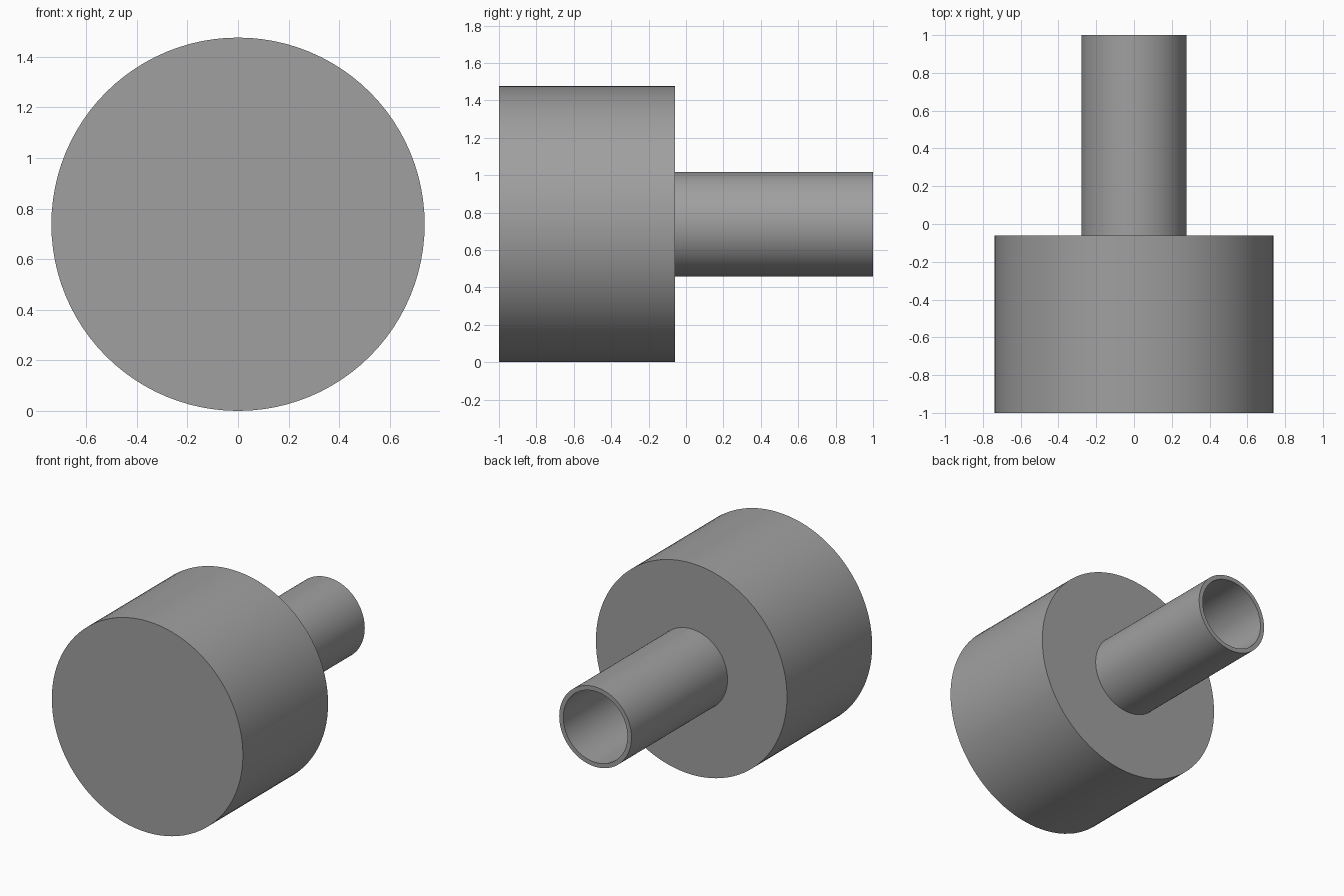
import bpy
import bmesh
import math
from mathutils import Vector

cube = bpy.data.objects.get("Cube")
if cube:
    bpy.data.objects.remove(cube, do_unlink=True)

RADIUS = 0.738      # body radius, also the axis height
PIPE_OUTER = 0.279
PIPE_INNER = 0.248
JOINT = -0.06       # where the pipe leaves the body
SEGMENTS = 96

grey = bpy.data.materials.new("plain_grey")
grey.use_nodes = True
colour = (0.35, 0.35, 0.35, 1)
grey.diffuse_color = colour
grey.node_tree.nodes["Principled BSDF"].inputs["Base Color"].default_value = colour


def revolve(name, profile, closed):
    """Turn (radius, y) points around the y axis at the axis height."""
    bm = bmesh.new()
    verts = [bm.verts.new((r, y, 0)) for r, y in profile]
    edges = [bm.edges.new(pair) for pair in zip(verts, verts[1:])]
    if closed:
        edges.append(bm.edges.new((verts[-1], verts[0])))
    bmesh.ops.spin(bm, geom=verts + edges, cent=Vector(), axis=(0, 1, 0),
                   angle=math.tau, steps=SEGMENTS, use_merge=True)
    bmesh.ops.remove_doubles(bm, verts=bm.verts[:], dist=1e-5)
    if not closed:
        rims = [e for e in bm.edges if e.is_boundary]
        bmesh.ops.holes_fill(bm, edges=rims, sides=0)
    bmesh.ops.recalc_face_normals(bm, faces=bm.faces[:])
    mesh = bpy.data.meshes.new(name)
    bm.to_mesh(mesh)
    bm.free()
    mesh.materials.append(grey)
    obj = bpy.data.objects.new(name, mesh)
    obj.location.z = RADIUS
    bpy.context.collection.objects.link(obj)
    bpy.ops.object.select_all(action="DESELECT")
    obj.select_set(True)
    bpy.context.view_layer.objects.active = obj
    bpy.ops.object.shade_smooth_by_angle(angle=math.radians(30))
    return obj


# Wide solid drum at the front
revolve("drum_body", [(RADIUS, -1), (RADIUS, JOINT)], closed=False)

# Thin-walled pipe at the back, seated slightly into the drum
revolve("hollow_pipe", [(PIPE_OUTER, JOINT - 0.02), (PIPE_OUTER, 1),
                        (PIPE_INNER, 1), (PIPE_INNER, JOINT - 0.02)], closed=True)
